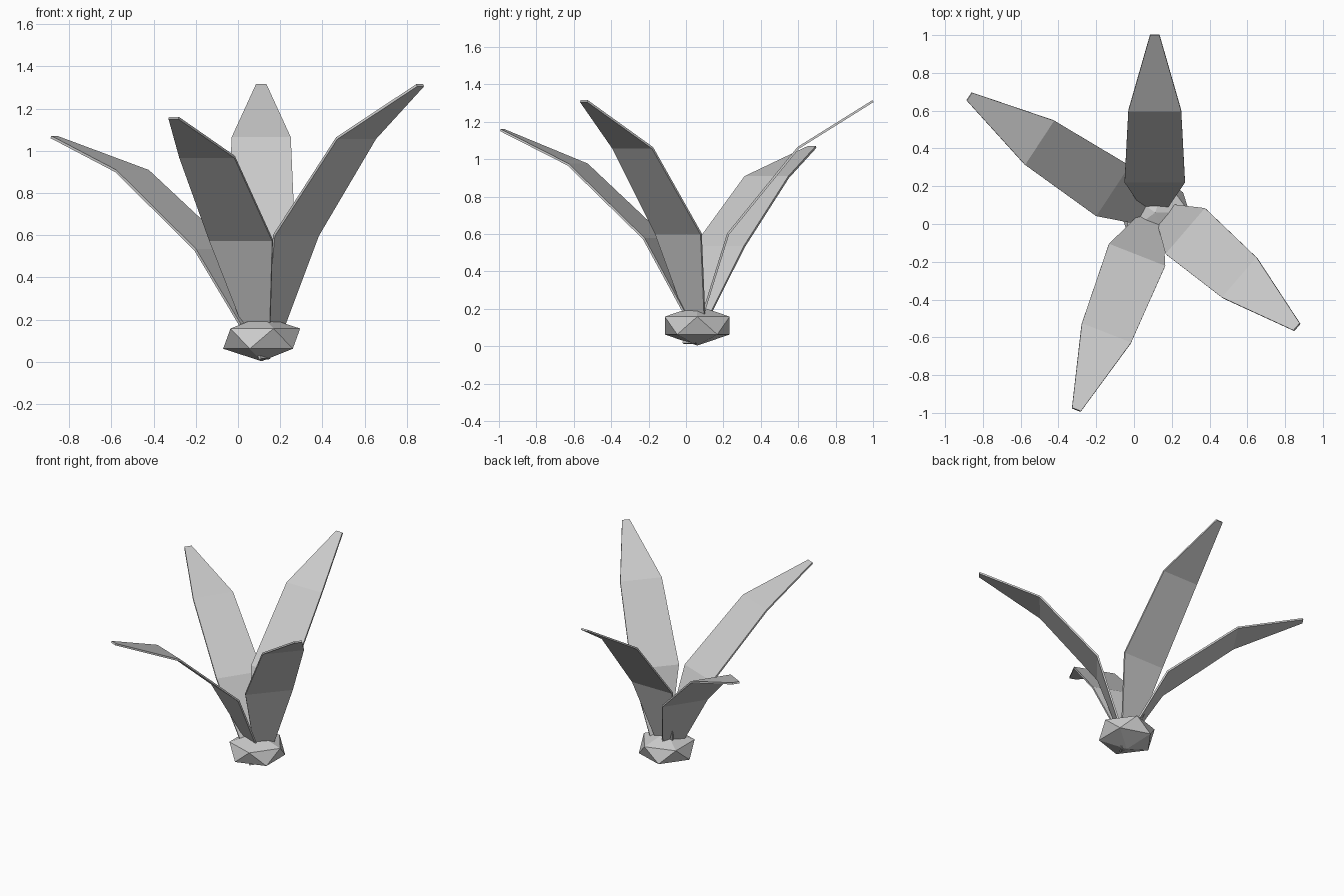
import bpy, bmesh
from math import radians

if "Cube" in bpy.data.objects:
    bpy.data.objects.remove(bpy.data.objects["Cube"])

# leaf profile: (outward, height, half width), root to tip
PROFILE = [(0.0, 0.0, 0.04), (0.177, 0.567, 0.16),
           (0.552, 1.027, 0.14), (0.952, 1.277, 0.025)]


def add_leaf(name, root, tilt, heading):
    bm = bmesh.new()
    rows = [[bm.verts.new((r, s * w, z)) for s in (-1, 1)] for r, z, w in PROFILE]
    for a, b in zip(rows, rows[1:]):
        bm.faces.new((a[0], a[1], b[1], b[0]))
    mesh = bpy.data.meshes.new(name)
    bm.to_mesh(mesh)
    bm.free()
    leaf = bpy.data.objects.new(name, mesh)
    bpy.context.collection.objects.link(leaf)
    leaf.location = root
    leaf.rotation_euler = (0, radians(tilt), radians(heading))
    solid = leaf.modifiers.new("thickness", 'SOLIDIFY')
    solid.thickness = 0.012
    solid.offset = 0


# faceted bulb at the base
bpy.ops.mesh.primitive_ico_sphere_add(subdivisions=1, radius=1,
                                      location=(0.112, 0.06, 0.11))
bulb = bpy.context.object
bulb.name = "bulb"
bulb.scale = (0.204, 0.204, 0.107)

# four arching leaves, two of them leaning further out
add_leaf("back_leaf", (0.11, 0.048, 0.033), 0, 90)
add_leaf("right_leaf", (0.141, 0.075, 0.033), 0, -40.7)
add_leaf("left_leaf", (0.128, 0.018, 0.014), 12, 146.7)
add_leaf("front_leaf", (0.111, 0.078, 0.043), 9, -111.4)
